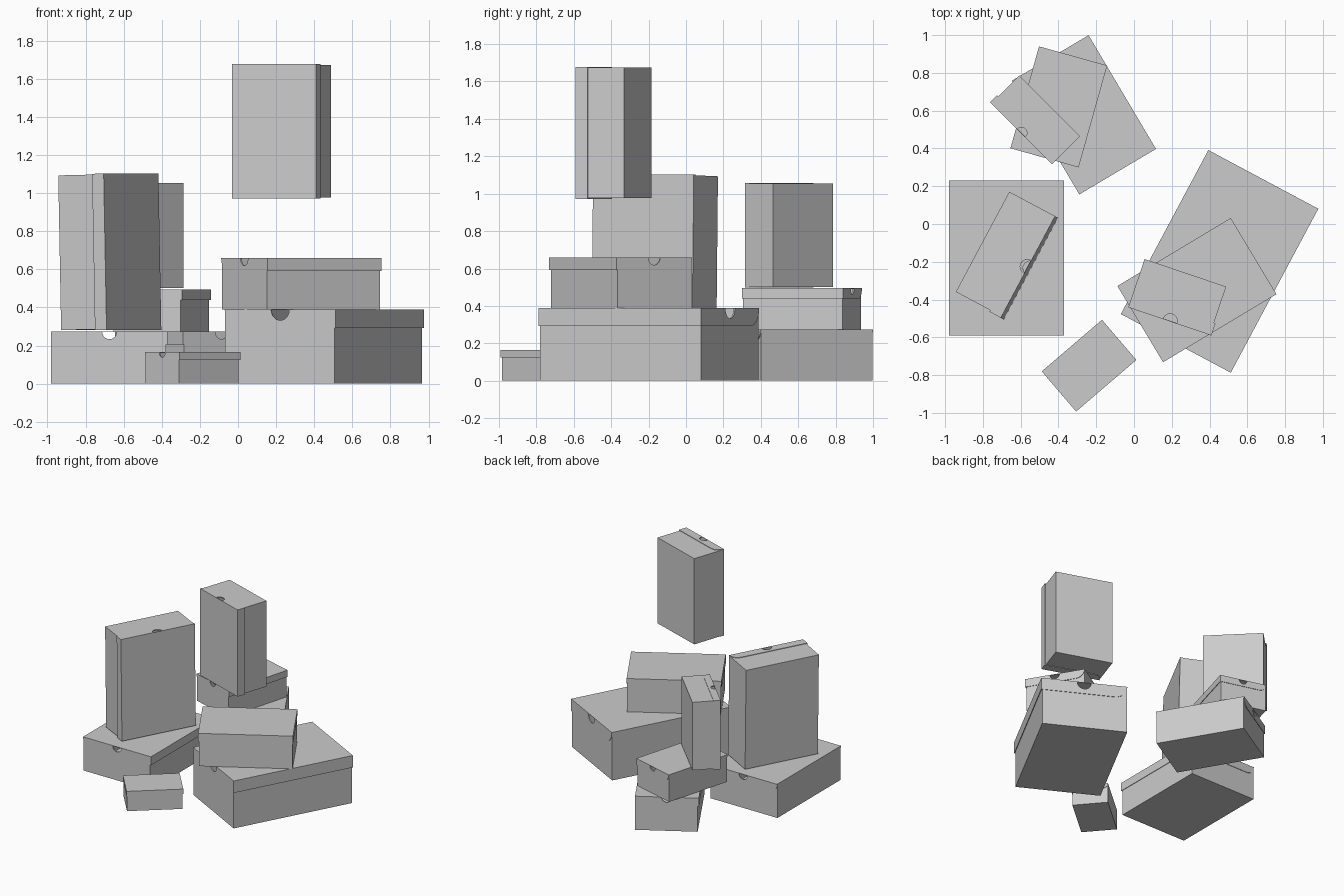
import bpy, bmesh, math
from mathutils import Vector, Matrix

if "Cube" in bpy.data.objects:
    bpy.data.objects.remove(bpy.data.objects["Cube"])

T = 0.004  # cardboard thickness


def slab(bm, pts, normal):
    """Extrude a flat outline by the card thickness along normal."""
    n = Vector(normal) * T
    a = [bm.verts.new(p) for p in pts]
    b = [bm.verts.new(Vector(p) + n) for p in pts]
    bm.faces.new(a)
    bm.faces.new(b[::-1])
    for i in range(len(a)):
        j = (i + 1) % len(a)
        bm.faces.new((a[j], a[i], b[i], b[j]))


def rect_x(bm, x, y, z0, z1, n):
    slab(bm, [(x, -y, z0), (x, y, z0), (x, y, z1), (x, -y, z1)], (n, 0, 0))


def rect_z(bm, x0, x1, y, z, n):
    slab(bm, [(x0, -y, z), (x1, -y, z), (x1, y, z), (x0, y, z)], (0, 0, n))


def notch(r, z):
    """Half-round finger hole outline, from -x to +x."""
    return [(-r * math.cos(math.pi * i / 14), z - r * math.sin(math.pi * i / 14))
            for i in range(15)]


def finish(bm, name, mat):
    bmesh.ops.recalc_face_normals(bm, faces=bm.faces)
    me = bpy.data.meshes.new(name)
    bm.to_mesh(me)
    bm.free()
    ob = bpy.data.objects.new(name, me)
    ob.matrix_world = mat
    bpy.context.collection.objects.link(ob)


def shoe_box(name, size, centre, flap, up=(0, 0, 1)):
    """Hinged-lid box; flap = direction of the lid's front flap, up = lid direction."""
    w, l, h = size
    f = Vector((*flap, 0)).normalized()
    u = Vector(up).normalized()
    side = u.cross(f)
    mat = Matrix((f, side, u)).transposed().to_4x4()
    mat.translation = centre
    x, y, z = w / 2, l / 2, h / 2
    xf, yb, zt = x - 0.009, y - T, z - T
    d, r = 0.25 * h, 0.137 * h

    # open tray with a finger hole in each short end
    bm = bmesh.new()
    rect_z(bm, -x, xf, yb, -z, 1)
    rect_x(bm, -x, yb, -z, zt, 1)
    rect_x(bm, xf, yb, -z, zt, -1)
    end = [(xf, zt), (xf, -z), (-x, -z), (-x, zt)] + notch(r, zt)
    for s in (-1, 1):
        slab(bm, [(px, s * yb, pz) for px, pz in end], (0, -s, 0))
    finish(bm, name + "_tray", mat)

    # lid with front flap and rounded side wings
    bm = bmesh.new()
    rect_z(bm, -x, x, y, z, -1)
    rect_x(bm, x, y, z - d, z, -1)
    arc = [(-x + d - d * math.sin(a), zt - (d - T) * math.cos(a))
           for a in (math.pi / 2 * i / 6 for i in range(7))]
    wing = [(x, zt), (x, z - d)] + arc + notch(r, zt)
    for s in (-1, 1):
        slab(bm, [(px, s * y, pz) for px, pz in wing], (0, -s, 0))
    finish(bm, name + "_lid", mat)


# left stack: one flat, one on end and leaning slightly
shoe_box("left_flat_box", (0.61, 0.82, 0.275), (-0.675, -0.18, 0.1375), (1, 0))
shoe_box("left_upright_box", (0.61, 0.82, 0.275), (-0.675, -0.167, 0.69),
         (-0.47, -0.88), (0.88, -0.47, 0.021))

# right stack: large, medium, and one on end raised above
shoe_box("right_large_box", (0.66, 0.984, 0.39), (0.453, -0.198, 0.195), (0.59, -0.315))
shoe_box("right_middle_box", (0.47, 0.70, 0.27), (0.333, -0.35, 0.525), (0.24, -0.40))
shoe_box("right_upright_box", (0.465, 0.705, 0.27), (0.233, -0.388, 1.325),
         (0.947, -0.32), (-0.32, -0.947, 0))

# back stack
shoe_box("back_bottom_box", (0.472, 0.70, 0.275), (-0.265, 0.578, 0.1375), (-0.86, -0.51))
shoe_box("back_middle_box", (0.375, 0.56, 0.22), (-0.398, 0.62, 0.385), (0.963, -0.27))
shoe_box("back_upright_box", (0.465, 0.56, 0.21), (-0.524, 0.554, 0.778),
         (-1, 1), (-1, -1, 0))

# small box in front
shoe_box("front_small_box", (0.28, 0.42, 0.165), (-0.238, -0.75, 0.0825), (0.65, -0.76))
